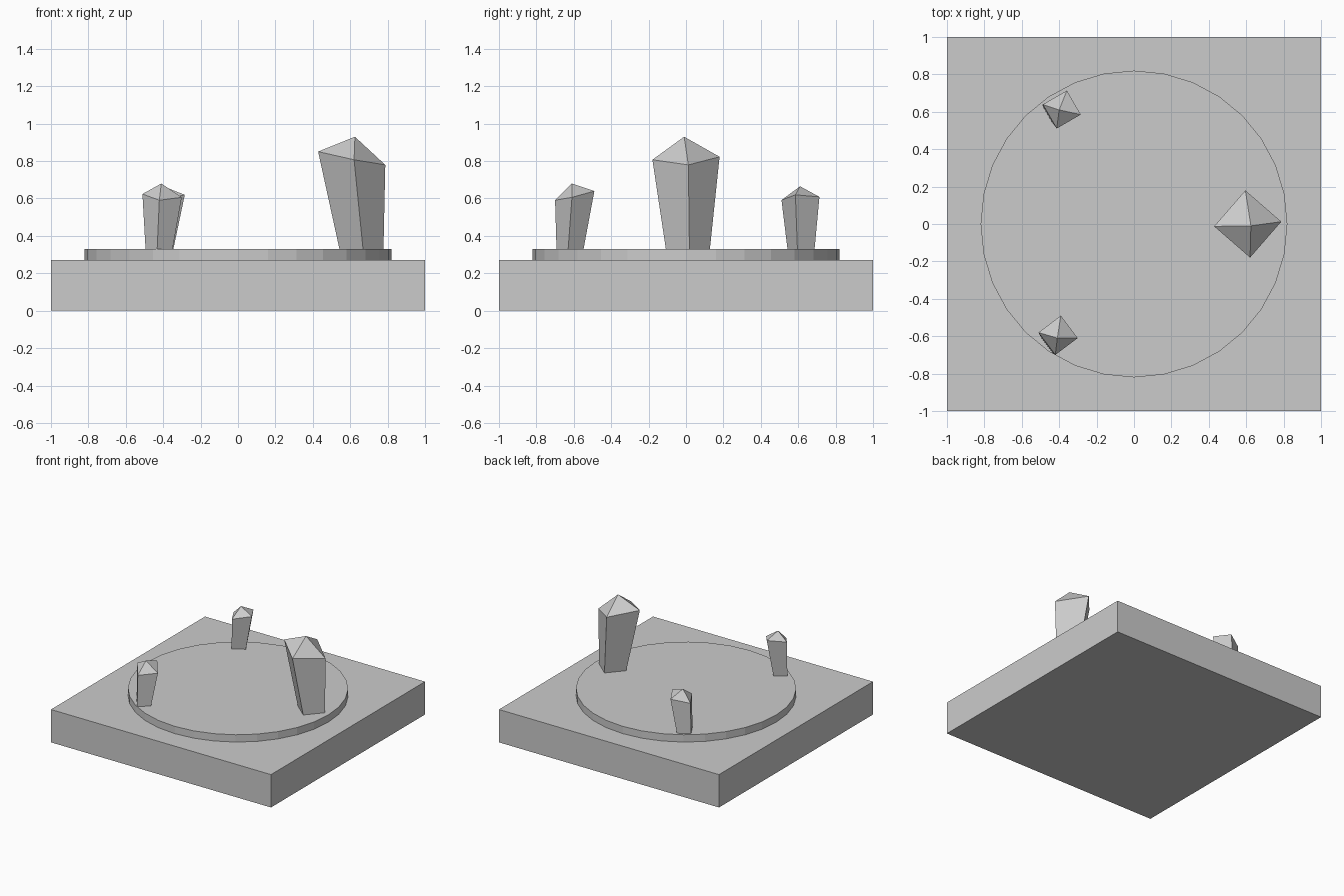
import bpy
import bmesh
from math import cos, sin, radians, pi

cube = bpy.data.objects.get("Cube")
if cube:
    bpy.data.objects.remove(cube, do_unlink=True)

SLAB_TOP, DISC_TOP = 0.27, 0.33

# One stone colour for everything
stone = bpy.data.materials.new("stone grey")
stone.use_nodes = True
grey = (0.6, 0.6, 0.6, 1)
stone.diffuse_color = grey
stone.node_tree.nodes["Principled BSDF"].inputs["Base Color"].default_value = grey


def finish(name, bm):
    bmesh.ops.recalc_face_normals(bm, faces=bm.faces)
    mesh = bpy.data.meshes.new(name)
    bm.to_mesh(mesh)
    bm.free()
    mesh.materials.append(stone)
    obj = bpy.data.objects.new(name, mesh)
    bpy.context.collection.objects.link(obj)
    return obj


def ring(bm, centre, radius, turn, slope=(0, 0)):
    """Four corners around a centre, on a plane tilted by slope."""
    verts = []
    for i in range(4):
        a = radians(turn) + i * pi / 2
        dx, dy = radius * cos(a), radius * sin(a)
        z = centre[2] + slope[0] * dx + slope[1] * dy
        verts.append(bm.verts.new((centre[0] + dx, centre[1] + dy, z)))
    return verts


def crystal(name, foot, foot_r, shoulder, shoulder_r, turn, slope, apex):
    """Four-sided crystal, widening upwards to a pointed cap."""
    bm = bmesh.new()
    low = ring(bm, (*foot, DISC_TOP), foot_r, turn)
    high = ring(bm, shoulder, shoulder_r, turn, slope)
    tip = bm.verts.new(apex)
    bm.faces.new(low)
    for i in range(4):
        j = (i + 1) % 4
        bm.faces.new((low[i], low[j], high[j], high[i]))
        bm.faces.new((high[i], high[j], tip))
    return finish(name, bm)


# Square slab
bm = bmesh.new()
bmesh.ops.create_cube(bm, size=1)
bmesh.ops.scale(bm, vec=(2, 2, SLAB_TOP), verts=bm.verts)
bmesh.ops.translate(bm, vec=(0, 0, SLAB_TOP / 2), verts=bm.verts)
finish("base_slab", bm)

# Low round platform
bm = bmesh.new()
bmesh.ops.create_cone(bm, cap_ends=True, segments=32, radius1=0.82,
                      radius2=0.82, depth=DISC_TOP - SLAB_TOP)
bmesh.ops.translate(bm, vec=(0, 0, (SLAB_TOP + DISC_TOP) / 2), verts=bm.verts)
finish("round_platform", bm)

# Three crystals
crystal("large_crystal", foot=(0.66, 0.01), foot_r=0.118,
        shoulder=(0.608, 0, 0.815), shoulder_r=0.18, turn=4,
        slope=(-0.2, 0.03), apex=(0.625, -0.01, 0.93))
crystal("front_crystal", foot=(-0.422, -0.62), foot_r=0.073,
        shoulder=(-0.406, -0.595, 0.615), shoulder_r=0.106, turn=-8,
        slope=(-0.05, 0.24), apex=(-0.41, -0.61, 0.68))
crystal("back_crystal", foot=(-0.418, 0.615), foot_r=0.075,
        shoulder=(-0.386, 0.612, 0.6), shoulder_r=0.105, turn=-15,
        slope=(0.2, 0.03), apex=(-0.4, 0.61, 0.665))
